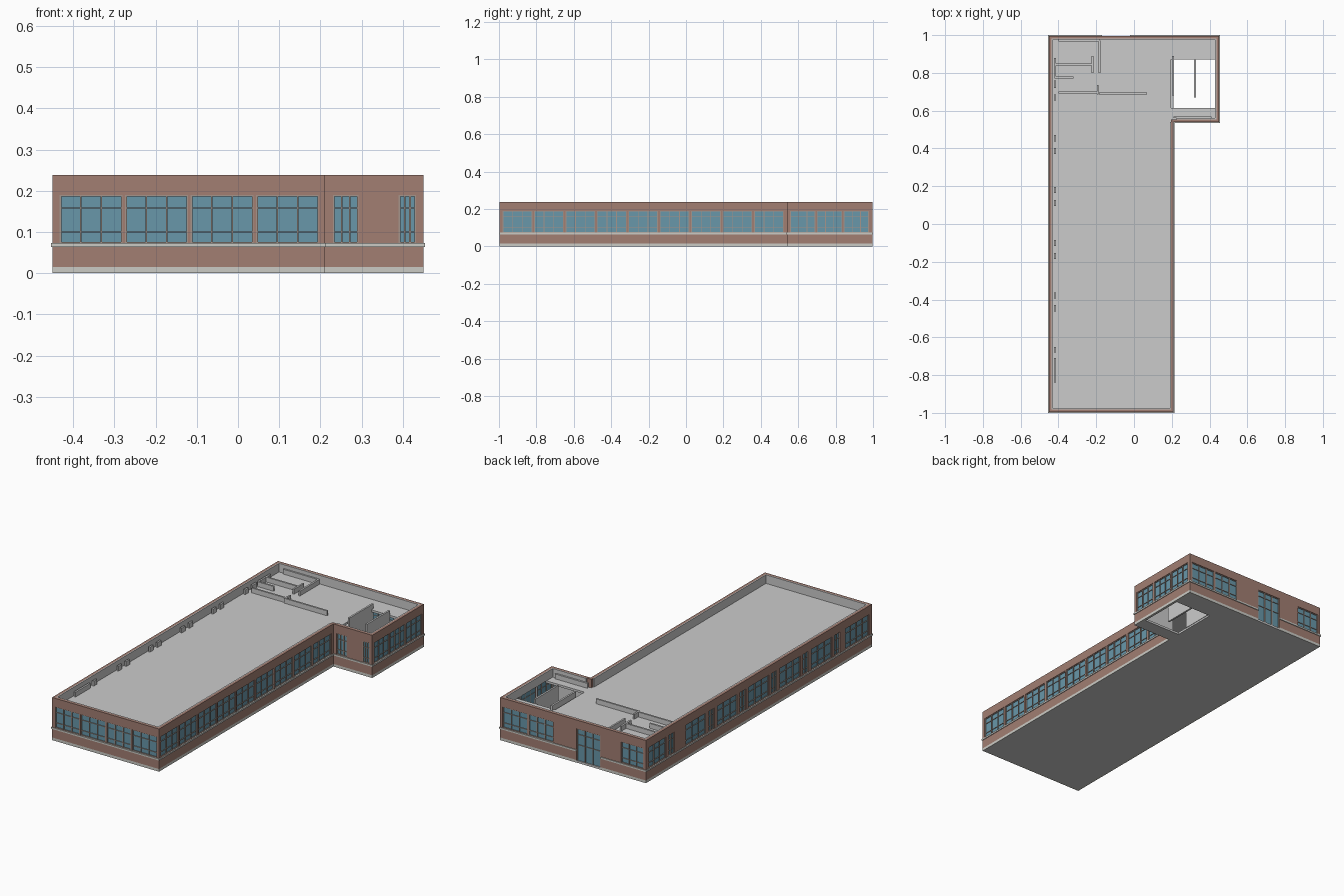
import bpy, bmesh

if "Cube" in bpy.data.objects:
    bpy.data.objects.remove(bpy.data.objects["Cube"])


def material(name, rgb):
    m = bpy.data.materials.new(name)
    m.diffuse_color = (*rgb, 1)
    m.use_nodes = True
    m.node_tree.nodes["Principled BSDF"].inputs["Base Color"].default_value = m.diffuse_color
    return m


BRICK = material("brick", (0.36, 0.21, 0.17))
GLASS = material("glass", (0.14, 0.31, 0.40))
STONE = material("stone", (0.60, 0.60, 0.56))
FRAME = material("frame", (0.38, 0.30, 0.26))

SILL, HEAD, TOP, PLINTH = 0.073, 0.19, 0.238, 0.015
T, LINER, LIP = 0.014, 0.006, 0.004


def boxes_object(name, boxes, mat=None):
    """One mesh from a list of (x0, x1, y0, y1, z0, z1) boxes."""
    bm = bmesh.new()
    for x0, x1, y0, y1, z0, z1 in boxes:
        verts = bmesh.ops.create_cube(bm, size=1)["verts"]
        bmesh.ops.scale(bm, vec=(abs(x1 - x0), abs(y1 - y0), z1 - z0), verts=verts)
        bmesh.ops.translate(bm, vec=((x0 + x1) / 2, (y0 + y1) / 2, (z0 + z1) / 2), verts=verts)
    mesh = bpy.data.meshes.new(name)
    bm.to_mesh(mesh)
    bm.free()
    ob = bpy.data.objects.new(name, mesh)
    bpy.context.collection.objects.link(ob)
    if mat:
        mesh.materials.append(mat)


def facade(name, axis, face, inward, start, end, windows, doors=(), ends=(LIP, LIP)):
    """Wall along an axis; windows are (start, end, pane count)."""
    def box(u0, u1, d0, d1, z0, z1):
        a, b = sorted((face + inward * d0, face + inward * d1))
        return (u0, u1, a, b, z0, z1) if axis == "x" else (a, b, u0, u1, z0, z1)

    def spans(a, b, holes):
        out, u = [], a
        for h in sorted(holes):
            out.append((u, h[0]))
            u = h[1]
        return out + [(u, b)]

    openings = sorted(list(windows) + list(doors))

    def shell(a, b, d0, d1, base):
        out = [box(a, b, d0, d1, HEAD, TOP)]
        out += [box(u, v, d0, d1, SILL, HEAD) for u, v in spans(a, b, openings)]
        out += [box(u, v, d0, d1, base, SILL) for u, v in spans(a, b, doors)]
        return out

    boxes_object(name + "_brick", shell(start, end, 0, T, PLINTH), BRICK)
    boxes_object(name + "_lining", shell(start + T, end - T, T, T + LINER, PLINTH))
    boxes_object(name + "_plinth", [box(u, v, 0, T, 0, PLINTH) for u, v in spans(start, end, doors)], STONE)
    boxes_object(name + "_sill", [box(u, v, -LIP, T / 2, 0.064, SILL)
                 for u, v in spans(start - ends[0], end + ends[1], doors)], STONE)

    # glazing with mullions and transoms
    glass, bars, w = [], [], 0.002
    for win in openings:
        a, b, n = win
        low = 0.004 if win in doors else SILL
        glass.append(box(a, b, 0.007, 0.010, low, HEAD))
        for i in range(n + 1):
            u = a + w + (b - a - 2 * w) * i / n
            bars.append(box(u - w, u + w, 0.002, 0.012, low, HEAD))
        for z in (low + w, 0.10, 0.158, HEAD - w):
            bars.append(box(a, b, 0.003, 0.012, z - w * 0.7, z + w * 0.7))
    boxes_object(name + "_glass", glass, GLASS)
    boxes_object(name + "_frames", bars, FRAME)


def row(first, pitch, width, count, panes=3):
    return [(first + i * pitch, first + i * pitch + width, panes) for i in range(count)]


# outer walls
Y = 0.996
facade("front", "x", -Y, 1, -0.45, 0.21, row(-0.433, 0.159, 0.153, 4))
facade("main_right", "y", 0.21, -1, -Y, 0.54 + T, row(-0.98, 0.168, 0.158, 9), ends=(LIP, 0))
facade("wing_front", "x", 0.54, 1, 0.21, 0.45, [(0.23, 0.293, 3), (0.39, 0.432, 3)], ends=(0, LIP))
facade("wing_right", "y", 0.45, -1, 0.54, Y, row(0.557, 0.143, 0.135, 3))
facade("back", "x", Y, -1, -0.45, 0.45,
       [(-0.435, -0.297, 3), (0.122, 0.275, 3), (0.281, 0.434, 3)], doors=[(-0.17, -0.022, 3)])
left = row(-0.715, 0.277, 0.05, 5, 2) + row(-0.643, 0.277, 0.18, 5)
left += [(-0.97, -0.76, 4), (0.745, 0.795, 2), (0.82, 0.97, 3)]
facade("left", "y", -0.45, 1, -Y, Y, left)

# floor and roof slabs, leaving the open shaft in the wing
for name, z0, z1 in (("floor", 0.0, 0.012), ("roof", 0.178, HEAD)):
    e = T if name == "roof" else 0.001
    boxes_object(name + "_slab", [
        (-0.45 + e, 0.21 - e, -Y + e, Y - e, z0, z1),
        (0.21 - e, 0.45 - e, 0.54 + e, 0.615, z0, z1),
        (0.21 - e, 0.45 - e, 0.872, Y - e, z0, z1)])

# partition walls rising slightly above the roof
h = 0.005
along_x = [(0.972, -0.40, -0.18), (0.845, -0.42, -0.22), (0.775, -0.42, -0.32),
           (0.697, -0.40, -0.19), (0.69, -0.185, 0.07), (0.565, 0.21, 0.41)]
along_y = [(-0.183, 0.80, 0.972), (-0.22, 0.80, 0.89), (-0.192, 0.685, 0.735),
           (0.207, 0.68, 0.89), (0.322, 0.67, 0.872)]
parts = [(a, b, y - h, y + h, 0.01, 0.217) for y, a, b in along_x]
parts += [(x - h, x + h, a, b, 0.01, 0.217) for x, a, b in along_y]
boxes_object("partitions", parts)

# short piers behind the left wall
piers = [(-0.84, -0.71), (0.72, 0.76), (0.78, 0.88), (0.655, 0.685), (-0.68, -0.65)]
for c in (0.42, 0.145, -0.135, -0.412):
    piers += [(c - 0.05, c - 0.018), (c + 0.018, c + 0.05)]
boxes_object("left_piers", [(-0.424, -0.414, a, b, 0.01, 0.217) for a, b in piers])
